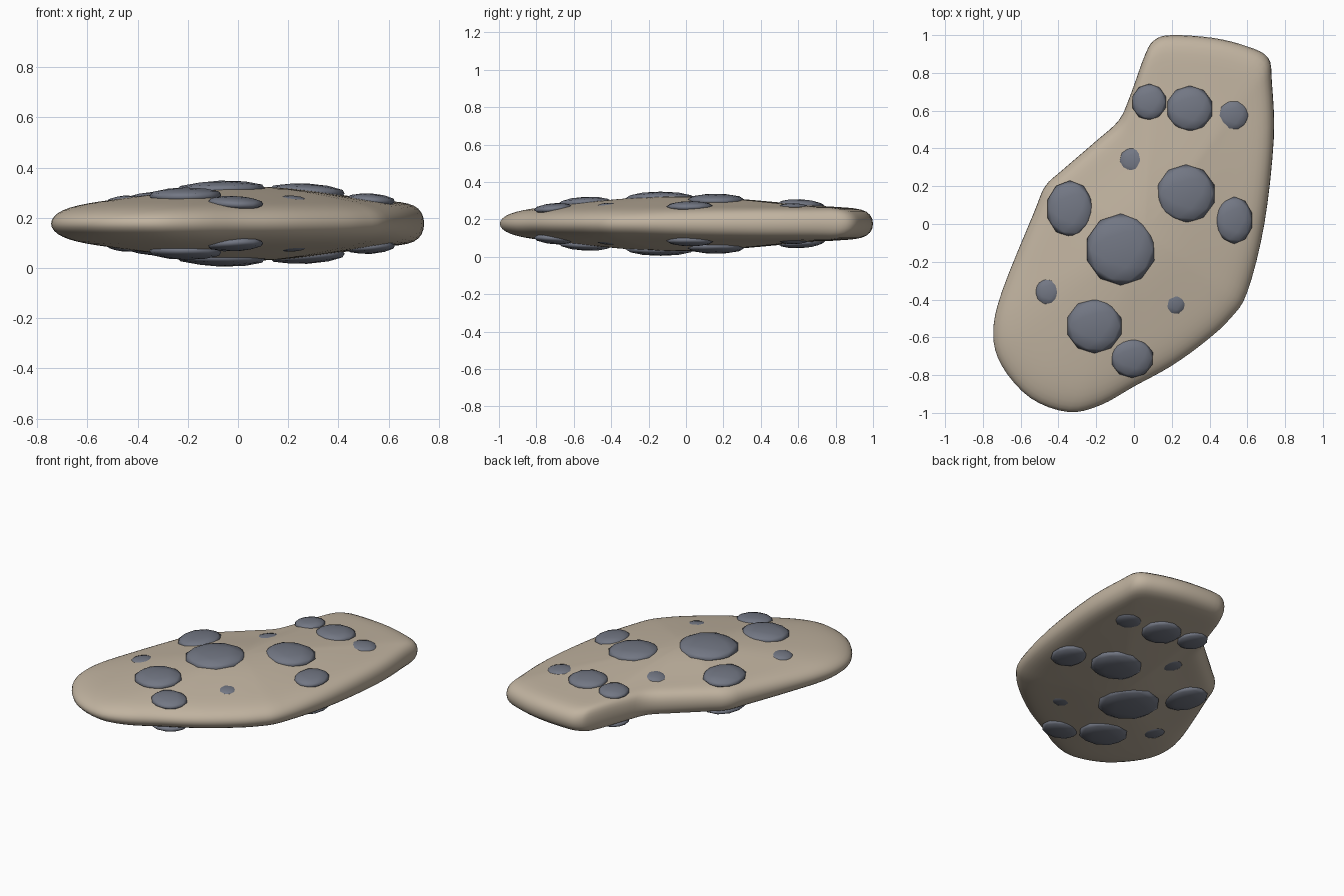
import bpy
import bmesh
import math
from mathutils import Vector, Matrix
from mathutils.bvhtree import BVHTree

default_cube = bpy.data.objects.get("Cube")
if default_cube:
    bpy.data.objects.remove(default_cube, do_unlink=True)

MID = 0.177
CENTRE = Vector((0.06, -0.05))


def make_material(name, colour):
    material = bpy.data.materials.new(name)
    material.use_nodes = True
    material.diffuse_color = colour
    material.node_tree.nodes["Principled BSDF"].inputs["Base Color"].default_value = colour
    return material


def finish(bm, name, material):
    mesh = bpy.data.meshes.new(name)
    bmesh.ops.recalc_face_normals(bm, faces=bm.faces)
    for face in bm.faces:
        face.smooth = True
    bm.to_mesh(mesh)
    bm.free()
    mesh.materials.append(material)
    obj = bpy.data.objects.new(name, mesh)
    bpy.context.collection.objects.link(obj)
    return obj


def smooth_loop(points, steps):
    """Closed Catmull-Rom curve through the points."""
    result = []
    count = len(points)
    for i in range(count):
        a, b, c, d = (Vector(points[(i + k) % count]) for k in (-1, 0, 1, 2))
        for step in range(steps):
            t = step / steps
            result.append(b + 0.5 * t * (c - a + t * (2 * a - 5 * b + 4 * c - d
                                                      + t * (3 * (b - c) + d - a))))
    return result


def half_height(scale, y):
    """Domed middle with a rounded rim, blunter at the back."""
    dome = 0.085 + 0.031 * (math.cos(math.pi * scale) + 1)
    back = min(1, max(0, (y + 0.3) / 1.2))
    rim = 8 + 16 * back
    return dome * math.sqrt(max(0, 1 - scale ** rim))


tan = make_material("warm tan", (0.53, 0.45, 0.35, 1))
slate = make_material("slate grey", (0.17, 0.185, 0.23, 1))

# Flat body: shrinking copies of the outline, stacked from top to bottom
outline = smooth_loop([
    (0.2, 1), (0.42, 0.985), (0.6, 0.94), (0.71, 0.88), (0.73, 0.75),
    (0.74, 0.45), (0.69, 0), (0.6, -0.36), (0.51, -0.5), (0.38, -0.62),
    (0.2, -0.75), (0, -0.86), (-0.18, -0.96), (-0.35, -0.995), (-0.55, -0.92),
    (-0.7, -0.75), (-0.745, -0.58), (-0.7, -0.36), (-0.53, 0.06), (-0.47, 0.2),
    (-0.38, 0.285), (-0.2, 0.44), (-0.08, 0.55), (-0.02, 0.68), (0.06, 0.9),
    (0.11, 0.975)], 4)
RINGS = 18
bm = bmesh.new()
rings = []
for i in range(1, 2 * RINGS):
    angle = math.pi * i / (2 * RINGS)
    scale = math.sin(angle)
    side = 1 if i < RINGS else -1
    ring = []
    for point in outline:
        flat = CENTRE + (point - CENTRE) * scale
        z = MID + side * half_height(scale, point.y)
        ring.append(bm.verts.new((flat.x, flat.y, z)))
    rings.append(ring)
size = len(outline)
for upper, lower in zip(rings, rings[1:]):
    for k in range(size):
        n = (k + 1) % size
        bm.faces.new((upper[k], upper[n], lower[n], lower[k]))
for ring, side in ((rings[0], 1), (rings[-1], -1)):
    tip = bm.verts.new((CENTRE.x, CENTRE.y, MID + side * half_height(0, 0)))
    for k in range(size):
        bm.faces.new((tip, ring[k], ring[(k + 1) % size]))
bmesh.ops.recalc_face_normals(bm, faces=bm.faces)
surface = BVHTree.FromBMesh(bm)
finish(bm, "body", tan)

# Flattened studs on both faces: x, y, x radius, y radius, sink
studs = [
    (-0.07, -0.135, 0.187, 0.19, 0.008), (0.275, 0.16, 0.158, 0.155, 0.005),
    (-0.21, -0.54, 0.15, 0.145, 0), (-0.01, -0.71, 0.115, 0.105, 0),
    (-0.34, 0.08, 0.125, 0.15, 0), (0.53, 0.02, 0.1, 0.125, 0),
    (0.08, 0.645, 0.093, 0.097, 0), (0.295, 0.61, 0.125, 0.122, 0),
    (0.525, 0.575, 0.085, 0.085, 0.011), (-0.005, 0.335, 0.08, 0.075, 0.013),
    (-0.455, -0.36, 0.07, 0.075, 0.011), (0.215, -0.42, 0.065, 0.065, 0.014),
]
for side, label in ((1, "top"), (-1, "bottom")):
    for number, (x, y, rx, ry, sink) in enumerate(studs, 1):
        hit, normal, _, _ = surface.ray_cast(Vector((x, y, 1)), Vector((0, 0, -1)))
        tilt = Vector((0, 0, 1)).rotation_difference(
            (normal + Vector((0, 0, 1))).normalized())
        thick = 0.012 + 0.13 * (rx + ry) / 2
        place = (Matrix.Translation((0, 0, MID))
                 @ Matrix.Diagonal((1, 1, side, 1))
                 @ Matrix.Translation(hit - Vector((0, 0, MID + sink)))
                 @ tilt.to_matrix().to_4x4()
                 @ Matrix.Diagonal((rx, ry, thick, 1)))
        bm = bmesh.new()
        bmesh.ops.create_icosphere(bm, subdivisions=2, radius=1, matrix=place)
        finish(bm, f"{label}_stud_{number}", slate)
